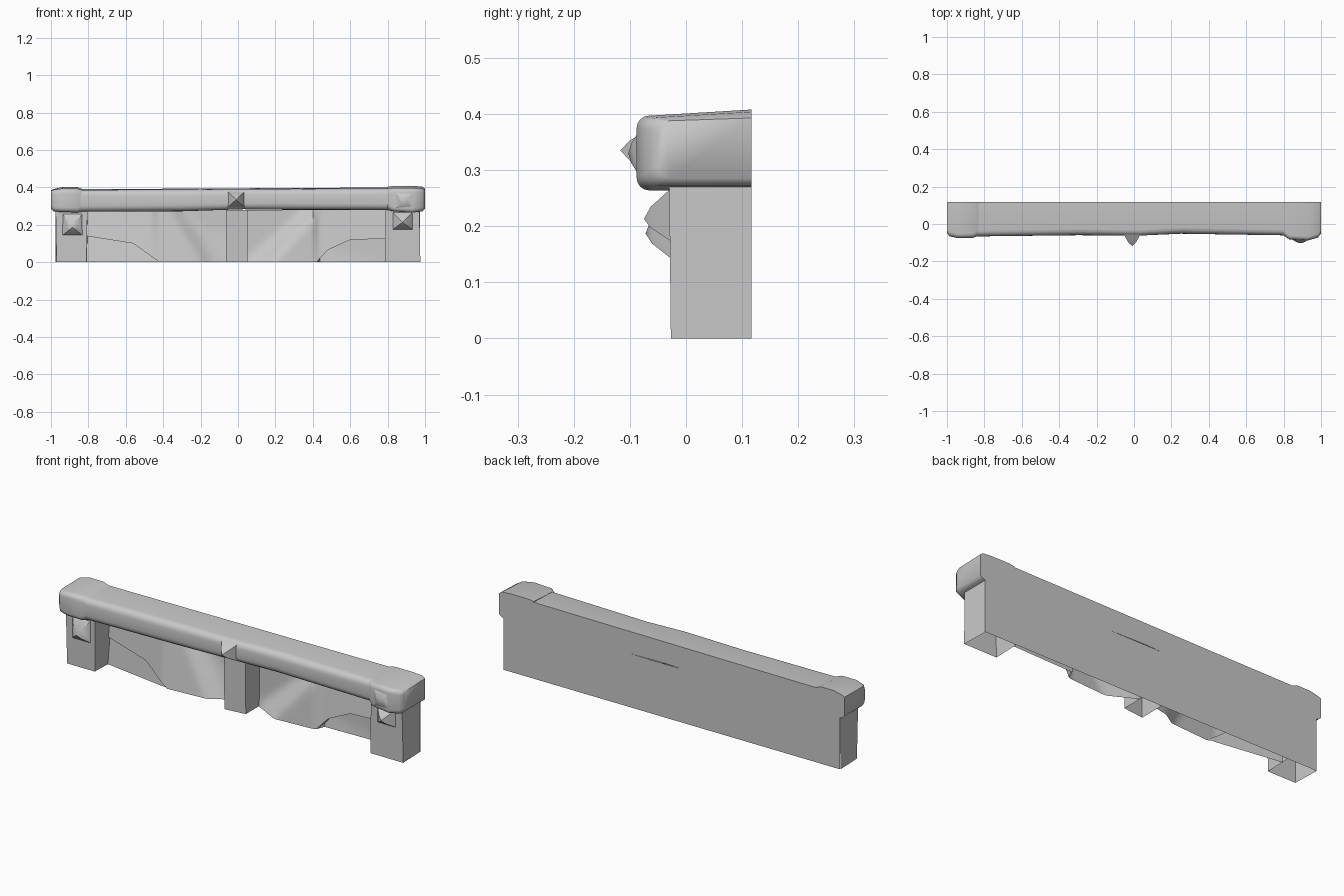
import bpy, bmesh, math
from mathutils import Vector

cube = bpy.data.objects.get("Cube")
if cube:
    bpy.data.objects.remove(cube)

stone = bpy.data.materials.new("grey stone")
stone.use_nodes = True
GREY = (0.58, 0.58, 0.58, 1)
stone.diffuse_color = GREY
stone.node_tree.nodes["Principled BSDF"].inputs["Base Color"].default_value = GREY

BACK = 0.117      # flat rear plane
UNDER = 0.28      # underside of the coping


def finish(name, bm, angle=35, fix_normals=True):
    if fix_normals:
        bmesh.ops.recalc_face_normals(bm, faces=bm.faces)
    mesh = bpy.data.meshes.new(name)
    bm.to_mesh(mesh)
    bm.free()
    mesh.materials.append(stone)
    obj = bpy.data.objects.new(name, mesh)
    bpy.context.collection.objects.link(obj)
    bpy.ops.object.select_all(action='DESELECT')
    obj.select_set(True)
    bpy.context.view_layer.objects.active = obj
    bpy.ops.object.shade_smooth_by_angle(angle=math.radians(angle))
    return obj


def grid(name, columns, angle=35):
    """Skin a list of point columns, ordered left to right and bottom to top."""
    bm = bmesh.new()
    cols = [[bm.verts.new(p) for p in col] for col in columns]
    for a, b in zip(cols, cols[1:]):
        for i in range(len(a) - 1):
            bm.faces.new((a[i], b[i], b[i + 1], a[i + 1]))
    return finish(name, bm, angle, fix_normals=False)


def loft(name, sections, angle=35):
    """Closed solid through (x, outline) sections."""
    bm = bmesh.new()
    rings = [[bm.verts.new((x, y, z)) for y, z in pts] for x, pts in sections]
    n = len(rings[0])
    for a, b in zip(rings, rings[1:]):
        for i in range(n):
            bm.faces.new((a[i], a[(i + 1) % n], b[(i + 1) % n], b[i]))
    bm.faces.new(rings[0])
    bm.faces.new(rings[-1])
    return finish(name, bm, angle)


def boss(name, centre, tip, half_w, up, down):
    """Worn pointed stone knob on a front face."""
    bm = bmesh.new()
    c = Vector(centre)
    base, crown = [], []
    for dx, dz in ((-1, -1), (1, -1), (1, 1), (-1, 1)):
        corner = Vector((dx * half_w, 0, up if dz > 0 else -down))
        base.append(bm.verts.new(c + corner))
        crown.append(bm.verts.new(c + corner * 0.4 + Vector((0, tip * 0.75, 0))))
    peak = bm.verts.new(c + Vector((0, tip, 0)))
    for i in range(4):
        j = (i + 1) % 4
        bm.faces.new((base[i], base[j], crown[j], crown[i]))
        bm.faces.new((crown[i], crown[j], peak))
    bm.faces.new(base)
    return finish(name, bm, 40)


def pick(x, keys):
    """Piecewise linear lookup."""
    for (x0, v0), (x1, v1) in zip(keys, keys[1:]):
        if x <= x1:
            return v0 + (v1 - v0) * max(0, (x - x0) / (x1 - x0))
    return keys[-1][1]


# Rear plate
grid("back_plate", [[(x, BACK, 0), (x, BACK, UNDER)] for x in (0.973, -0.973)])


# Posts: open underneath and behind
def post(name, x0, x1, front0, front1, taper):
    plan = [(x0, BACK, 0), (x0, front0, taper), (x1, front1, -taper), (x1, BACK, 0)]
    cols = [[(x + t, y, 0), (x, y - 0.003 * (y < 0.1), UNDER)] for x, y, t in plan]
    grid(name, cols, 30)


post("right_post", -0.975, -0.805, -0.027, -0.027, 0.005)
post("left_post", 0.79, 0.97, -0.027, -0.027, -0.005)
post("middle_post", -0.065, 0.05, -0.02, -0.007, 0)

# Carved panels: rough slabs with an arched hollow next to each outer post
LEFT_FOOT = [(0.05, 0.1), (0.19, 0.026), (0.41, 0.04), (0.43, 0.05), (0.79, 0.06)]
RIGHT_FOOT = [(-0.81, 0.065), (-0.45, 0.01), (-0.2, 0.026), (-0.13, 0.07), (-0.06, 0.085)]
LEFT_ARCH = [(0.42, 0), (0.48, 0.065), (0.6, 0.12), (0.79, 0.125)]
RIGHT_ARCH = [(-0.81, 0.14), (-0.56, 0.1), (-0.42, 0)]


def left_depth(x, z):
    # the slab ridge leans outwards as it rises
    shifted = x - 0.9 * z if x < 0.42 else x
    return pick(max(shifted, 0.05), LEFT_FOOT) + 0.12 * z


def right_depth(x, z):
    shifted = x + 0.6 * z if x > -0.45 else x
    return pick(min(shifted, -0.06), RIGHT_FOOT) + 0.12 * z


def panel(name, x0, x1, depth, arch, hollow):
    cols = []
    for i in range(41):
        x = x0 + (x1 - x0) * i / 40
        rim = pick(x, arch) if arch[0][0] <= x <= arch[-1][0] else 0
        col = [(x, min(depth(x, rim * k / 4) + (hollow if rim else 0), 0.1), rim * k / 4)
               for k in range(5)]
        for k in range(9):
            z = rim + (UNDER - rim) * k / 8
            col.append((x, min(depth(x, z), 0.105), z))
        cols.append(col)
    obj = grid(name, cols, 40)
    bm = bmesh.new()
    bm.from_mesh(obj.data)
    bmesh.ops.remove_doubles(bm, verts=bm.verts, dist=0.0005)
    bm.to_mesh(obj.data)
    bm.free()


panel("left_panel", 0.05, 0.79, left_depth, LEFT_ARCH, 0.04)
panel("right_panel", -0.81, -0.065, right_depth, RIGHT_ARCH, 0.012)


# Coping beam and its end blocks share one rounded outline
def outline(front, low, high, rise, r):
    """Side outline with rounded front edges; the top climbs towards the back."""
    pts = [(BACK, low), (front + r, low)]
    for cz, start in ((low + r, 270), (high - r, 180)):
        for k in range(1 if start == 270 else 0, 5):
            a = math.radians(start - 22.5 * k)
            pts.append((front + r + r * math.cos(a), cz + r * math.sin(a)))
    return pts + [(BACK, high + rise)]


loft("coping_beam", [(-0.9, outline(-0.067, 0.27, 0.386, 0.004, 0.03)),
                     (-0.3, outline(-0.06, 0.272, 0.389, 0.004, 0.035)),
                     (0.03, outline(-0.062, 0.283, 0.391, 0.004, 0.03)),
                     (0.25, outline(-0.052, 0.28, 0.392, 0.004, 0.035)),
                     (0.9, outline(-0.062, 0.28, 0.395, 0.005, 0.03))])
loft("right_end_block", [(-1, outline(-0.05, 0.285, 0.383, 0.002, 0.025)),
                         (-0.985, outline(-0.066, 0.272, 0.387, 0.004, 0.025)),
                         (-0.94, outline(-0.076, 0.268, 0.394, 0.008, 0.025)),
                         (-0.86, outline(-0.074, 0.266, 0.394, 0.008, 0.025)),
                         (-0.83, outline(-0.062, 0.27, 0.386, 0.004, 0.03))], 50)
loft("left_end_block", [(0.8, outline(-0.062, 0.28, 0.395, 0.008, 0.03)),
                        (0.83, outline(-0.082, 0.272, 0.397, 0.011, 0.022)),
                        (0.93, outline(-0.088, 0.264, 0.397, 0.011, 0.022)),
                        (0.985, outline(-0.072, 0.272, 0.394, 0.01, 0.022)),
                        (1, outline(-0.05, 0.285, 0.388, 0.005, 0.022))], 50)

# Knobs
boss("middle_knob", (-0.01, -0.05, 0.335), -0.067, 0.048, 0.045, 0.045)
boss("left_block_knob", (0.89, -0.08, 0.33), -0.023, 0.05, 0.045, 0.045)
boss("left_post_knob", (0.88, -0.026, 0.213), -0.049, 0.055, 0.055, 0.04)
boss("right_post_knob", (-0.885, -0.026, 0.187), -0.046, 0.055, 0.075, 0.045)
